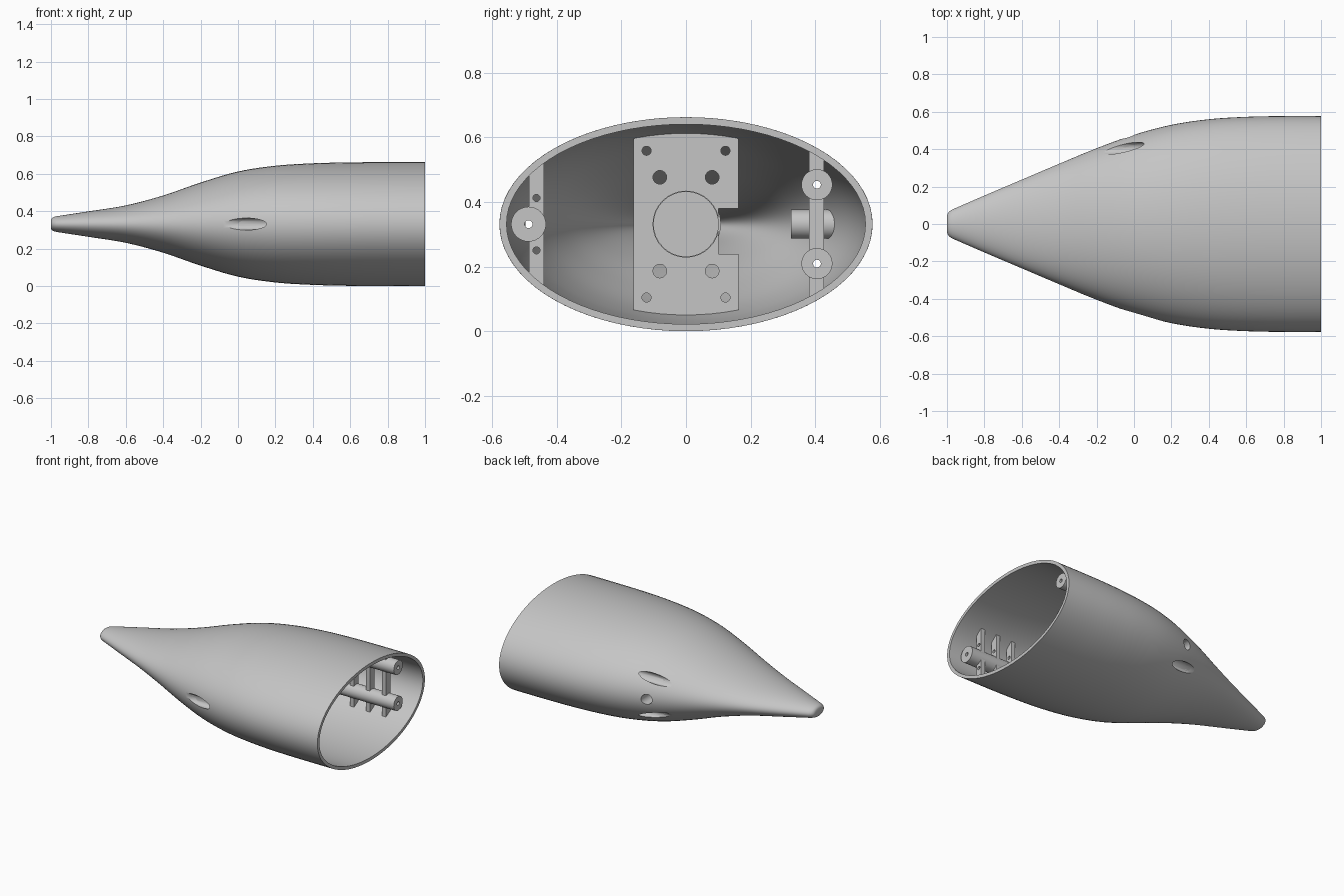
import bpy, bmesh, math
from mathutils import Vector, Matrix

if "Cube" in bpy.data.objects:
    bpy.data.objects.remove(bpy.data.objects["Cube"])

MID = 0.331    # height of the long axis
WALL = 0.022   # shell thickness

grey = bpy.data.materials.new("light_grey")
grey.use_nodes = True
colour = (0.56, 0.56, 0.56, 1)
grey.diffuse_color = colour
grey.node_tree.nodes["Principled BSDF"].inputs["Base Color"].default_value = colour

# Stations along the body: x, half width, half height
STATIONS = [(-0.97, .078, .042), (-0.8, .152, .068), (-0.6, .237, .1),
            (-0.4, .322, .153), (-0.2, .405, .222), (0, .477, .281),
            (0.2, .53, .312), (0.4, .56, .325), (0.6, .573, .33),
            (0.8, .577, .331), (1, .577, .331)]


def smooth_stations(steps=5):
    pts = [Vector(p) for p in STATIONS]
    ext = [2 * pts[0] - pts[1]] + pts + [pts[-1] * 2 - pts[-2]]
    out = []
    for a, b, c, d in zip(ext, ext[1:], ext[2:], ext[3:]):
        for i in range(steps):
            t = i / steps
            out.append(b + (c - a) * t / 2 + (2 * a - 5 * b + 4 * c - d) * t * t / 2
                       + (3 * b - a - 3 * c + d) * t ** 3 / 2)
    return out + [pts[-1]]


def finish(name, bm):
    bmesh.ops.recalc_face_normals(bm, faces=bm.faces)
    mesh = bpy.data.meshes.new(name)
    bm.to_mesh(mesh)
    bm.free()
    mesh.materials.append(grey)
    ob = bpy.data.objects.new(name, mesh)
    bpy.context.collection.objects.link(ob)
    return ob


def loft(name, rings, sides=80):
    bm = bmesh.new()
    loops = []
    for x, w, h in rings:
        loops.append([bm.verts.new((x, w * math.cos(a), MID + h * math.sin(a)))
                      for a in (math.tau * k / sides for k in range(sides))])
    for p, q in zip(loops, loops[1:]):
        for k in range(sides):
            j = (k + 1) % sides
            bm.faces.new((p[k], p[j], q[j], q[k]))
    bm.faces.new(loops[0])
    bm.faces.new(loops[-1])
    return finish(name, bm)


def rod(name, start, end, r, sides=32):
    start, end = Vector(start), Vector(end)
    axis = end - start
    bm = bmesh.new()
    turn = axis.to_track_quat('Z', 'Y').to_matrix().to_4x4()
    bmesh.ops.create_cone(bm, cap_ends=True, segments=sides, radius1=r, radius2=r,
                          depth=axis.length,
                          matrix=Matrix.Translation((start + end) / 2) @ turn)
    return finish(name, bm)


def box(name, centre, size):
    bm = bmesh.new()
    bmesh.ops.create_cube(bm, size=1, matrix=Matrix.Translation(centre)
                          @ Matrix.Diagonal((*size, 1)))
    return finish(name, bm)


def select(ob):
    bpy.ops.object.select_all(action='DESELECT')
    ob.select_set(True)
    bpy.context.view_layer.objects.active = ob


def boolean(ob, other, operation, keep=False):
    select(ob)
    mod = ob.modifiers.new("cut", 'BOOLEAN')
    mod.operation, mod.solver, mod.object = operation, 'EXACT', other
    bpy.ops.object.modifier_apply(modifier=mod.name)
    if not keep:
        bpy.data.objects.remove(other)


def drill(ob, start, end, r):
    boolean(ob, rod("drill", start, end, r), 'DIFFERENCE')


# Hollow shell: outside from the rounded nose to the rim, then back inside
body = smooth_stations()
outer = [Vector(p) for p in ((-1, .045, .022), (-0.995, .058, .032),
                             (-0.985, .069, .038))] + body
inner = [Vector((p.x, p.y - WALL, p.z - WALL)) for p in body if p.z > 2.5 * WALL]
shell = loft("shell", outer + inner[::-1])

# Solid that reaches halfway into the wall, used to trim the inside parts
half = WALL / 2
trim = loft("trim", [(p.x, p.y - half, p.z - half) for p in body if p.z > 2 * WALL])
trim.hide_render = True
parts = [shell]

# Long screw tubes: one on the front side, two on the back side
TUBES = [("front", -.487, 0, .054), ("back_upper", .405, .122, .048),
         ("back_lower", .405, -.122, .048)]
for label, y, dz, r in TUBES:
    z = MID + dz
    tube = rod(label + "_screw_tube", (-.3, y, z), (.92, y, z), r)
    boolean(tube, trim, 'INTERSECT', keep=True)
    for ob in (tube, shell):
        drill(ob, (-.5, y, z), (.15, y, z), .032)
    drill(tube, (.1, y, z), (.95, y, z), .012)
    parts.append(tube)

# Upright ribs that tie the tubes to the wall
for i in range(3):
    x = .83 - .12 * i
    for side, y in (("front", -.4625), ("back", .404)):
        rib = box(f"{side}_rib_{i + 1}", (x, y, MID), (.03, .046, .6))
        boolean(rib, trim, 'INTERSECT', keep=True)
        for label, ty, dz, r in TUBES:
            if ty * y > 0:
                drill(rib, (x - .1, ty, MID + dz), (x + .1, ty, MID + dz), r - .006)
        if side == "front":
            for s in (-1, 1):
                drill(rib, (x - .1, y, MID + s * .081), (x + .1, y, MID + s * .081), .011)
        parts.append(rib)

# Side port: a short hollow stub through the back wall
port = rod("side_port", (-.03, .325, MID), (-.03, .6, MID), .045)
boolean(port, trim, 'INTERSECT', keep=True)
for ob in (port, shell):
    drill(ob, (-.03, .34, MID), (-.03, .7, MID), .034)
parts.append(port)

# Mounting bulkhead with screw holes, a round seat and a side notch
PX = .1
bulkhead = box("bulkhead", (PX, 0, MID), (.05, .326, .7))
boolean(bulkhead, trim, 'INTERSECT', keep=True)
drill(bulkhead, (PX - .1, 0, MID), (PX + .1, 0, MID), .102)
boolean(bulkhead, box("notch", (PX, .15, MID - .022), (.2, .1, .14)), 'DIFFERENCE')
for sy in (-1, 1):
    for sz in (-1, 1):
        for y, z, r in ((.122, .227, .014), (.081, .145, .021)):
            drill(bulkhead, (PX - .1, sy * y, MID + sz * z),
                  (PX + .1, sy * y, MID + sz * z), r)
parts.append(bulkhead)
seat = rod("round_seat", (PX - .06, 0, MID), (PX + .015, 0, MID), .108, 48)
drill(seat, (PX - .035, 0, MID), (PX + .1, 0, MID), .1)
parts.append(seat)

bpy.data.objects.remove(trim)
for ob in parts:
    select(ob)
    bpy.ops.object.shade_smooth_by_angle(angle=math.radians(35))
